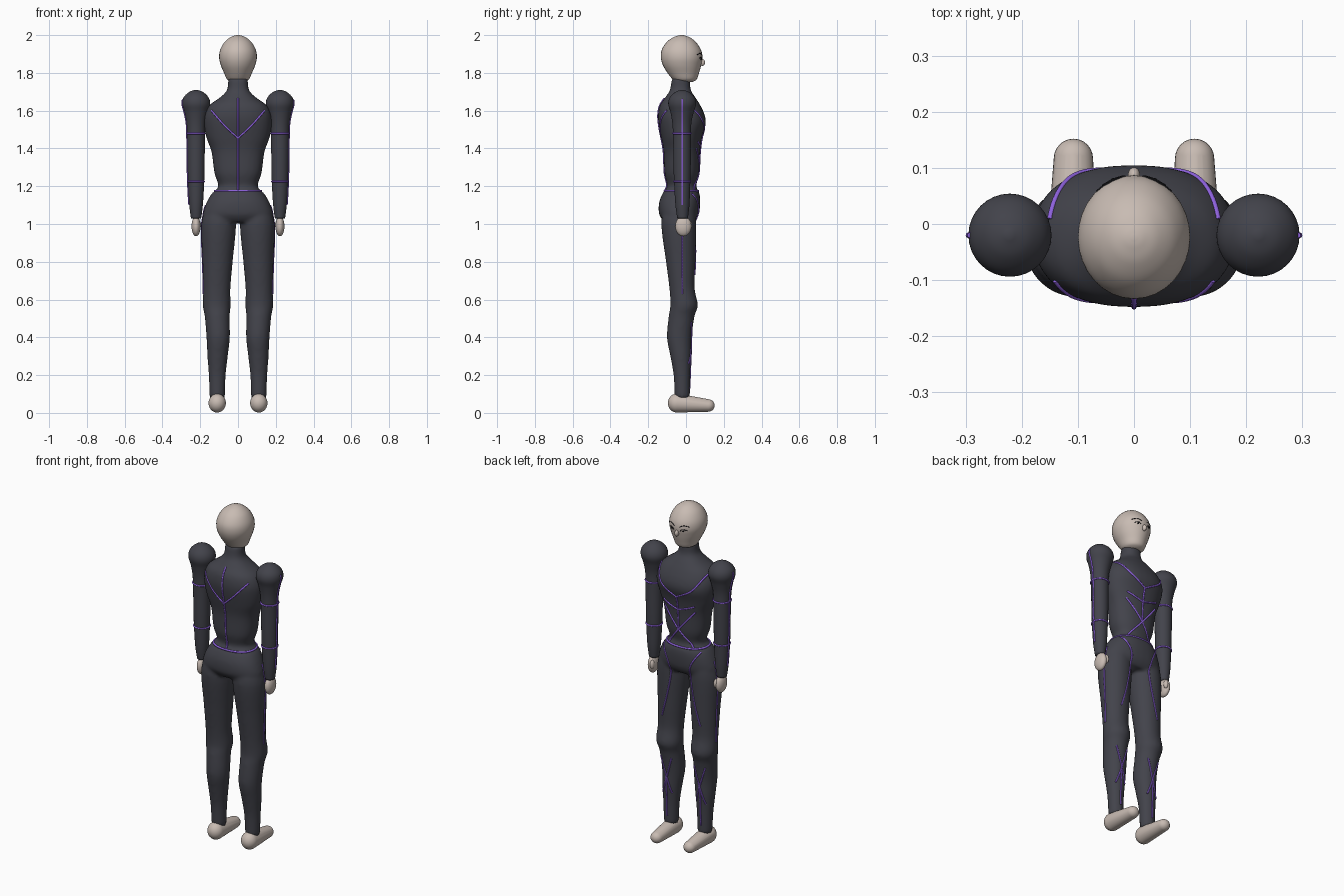
import bpy, bmesh
from math import sin, cos, pi, copysign
from mathutils import Vector, Matrix
from mathutils.bvhtree import BVHTree

if "Cube" in bpy.data.objects:
    bpy.data.objects.remove(bpy.data.objects["Cube"])


def material(name, rgb):
    m = bpy.data.materials.new(name)
    m.use_nodes = True
    m.diffuse_color = (*rgb, 1)
    bsdf = m.node_tree.nodes["Principled BSDF"]
    bsdf.inputs["Base Color"].default_value = (*rgb, 1)
    bsdf.inputs["Roughness"].default_value = 0.6
    return m


SUIT = material("charcoal suit", (0.055, 0.056, 0.07))
SKIN = material("pale skin", (0.58, 0.50, 0.45))
TRIM = material("violet piping", (0.27, 0.12, 0.72))
INK = material("black ink", (0.01, 0.01, 0.012))


def smooth(rows, n=5):
    """Pass a Catmull-Rom curve through rows of numbers."""
    out = []
    for i in range(len(rows) - 1):
        a, b, c, d = (rows[max(0, min(len(rows) - 1, i + k))] for k in (-1, 0, 1, 2))
        for j in range(n):
            t = j / n
            out.append([0.5 * (2 * q + (r - p) * t + (2 * p - 5 * q + 4 * r - s) * t * t
                               + (3 * q - p - 3 * r + s) * t ** 3)
                        for p, q, r, s in zip(a, b, c, d)])
    return out + [list(rows[-1])]


def loft(bm, rows, side=1, power=2.0, segs=32):
    """Skin ovals given as (z, centre x, half width, front y, back y)."""
    def bend(v):
        return copysign(abs(v) ** (2 / power), v)
    rings = []
    for z, cx, w, yf, yb in smooth(rows):
        mid, deep = (yf + yb) / 2, (yf - yb) / 2
        rings.append([bm.verts.new((side * (cx + w * bend(cos(2 * pi * k / segs))),
                                    mid + deep * bend(sin(2 * pi * k / segs)), z))
                      for k in range(segs)])
    for a, b in zip(rings, rings[1:]):
        for k in range(segs):
            j = (k + 1) % segs
            bm.faces.new((a[k], a[j], b[j], b[k]))
    bm.faces.new(rings[0])
    bm.faces.new(rings[-1])


def ball(bm, centre, radii):
    m = Matrix.Translation(centre) @ Matrix.Diagonal((*radii, 1))
    bmesh.ops.create_uvsphere(bm, u_segments=24, v_segments=14, radius=1, matrix=m)


def finish(bm, name, mat):
    bmesh.ops.recalc_face_normals(bm, faces=bm.faces[:])
    for f in bm.faces:
        f.smooth = True
    mesh = bpy.data.meshes.new(name)
    bm.to_mesh(mesh)
    bm.free()
    mesh.materials.append(mat)
    ob = bpy.data.objects.new(name, mesh)
    bpy.context.collection.objects.link(ob)
    return ob


def tree_of(ob):
    bpy.context.view_layer.update()
    return BVHTree.FromObject(ob, bpy.context.evaluated_depsgraph_get())


def cast(tree, rays):
    hits = [tree.ray_cast(Vector(o), Vector(d))[0] for o, d in rays]
    return [h for h in hits if h]


def facing(tree, pts, front=1):
    """Lay (x, z) points on the front or back of a surface."""
    return cast(tree, [((x, front, z), (0, -front, 0)) for x, z in smooth(pts, 10)])


def flank(tree, side, top, low):
    return cast(tree, [((side, -0.02, top + (low - top) * i / 30), (-side, 0, 0))
                       for i in range(31)])


def band(tree, cx, cy, z):
    """Ring round a limb, found by looking inwards."""
    return cast(tree, [((cx + cos(a), cy + sin(a), z), (-cos(a), -sin(a), 0))
                       for a in (2 * pi * k / 40 for k in range(40))])


def piping(name, lines, radius, mat, loops=()):
    cu = bpy.data.curves.new(name, "CURVE")
    cu.dimensions = "3D"
    cu.bevel_depth = radius
    cu.bevel_resolution = 2
    cu.use_fill_caps = True
    for closed, group in ((False, lines), (True, loops)):
        for pts in group:
            if len(pts) < 2:
                continue
            sp = cu.splines.new("POLY")
            sp.points.add(len(pts) - 1)
            for p, co in zip(sp.points, pts):
                p.co = (*co, 1)
            sp.use_cyclic_u = closed
            sp.use_smooth = True
    cu.materials.append(mat)
    bpy.context.collection.objects.link(bpy.data.objects.new(name, cu))


# Torso and legs, fused into one suit
bm = bmesh.new()
loft(bm, [(1.77, 0, .052, .022, -.076), (1.71, 0, .058, .025, -.085),
          (1.67, 0, .095, .05, -.11), (1.63, 0, .15, .075, -.138),
          (1.58, 0, .176, .098, -.148), (1.53, 0, .18, .105, -.145),
          (1.46, 0, .168, .085, -.132), (1.38, 0, .14, .074, -.118),
          (1.27, 0, .125, .068, -.114), (1.20, 0, .104, .055, -.1),
          (1.16, 0, .14, .072, -.125), (1.11, 0, .168, .075, -.143),
          (1.05, 0, .186, .068, -.142), (1.01, 0, .17, .045, -.115)], power=2.3)
for s in (1, -1):
    loft(bm, [(1.1, .095, .07, .05, -.11), (1.0, .102, .092, .055, -.131),
              (.8, .108, .08, .05, -.106), (.66, .112, .072, .046, -.088),
              (.57, .113, .074, .063, -.083), (.51, .11, .066, .045, -.092),
              (.4, .105, .062, .03, -.101), (.3, .108, .054, .027, -.083),
              (.2, .11, .045, .022, -.066), (.08, .11, .04, .02, -.06)], s)
body = finish(bm, "body_suit", SUIT)
remesh = body.modifiers.new("fuse", "REMESH")
remesh.mode = "VOXEL"
remesh.voxel_size = 0.01
remesh.use_smooth_shade = True
relax = body.modifiers.new("relax", "SMOOTH")
relax.factor = 0.5
relax.iterations = 5
body_tree = tree_of(body)

# Sleeves with round shoulders, hands and feet
arm_lines, arm_bands = [], []
for s, label in ((1, "left"), (-1, "right")):
    bm = bmesh.new()
    loft(bm, [(1.71, .222, .006, -.014, -.026), (1.698, .222, .038, .018, -.058),
              (1.67, .222, .066, .046, -.086), (1.635, .221, .074, .054, -.094),
              (1.59, .221, .062, .04, -.082), (1.53, .222, .05, .028, -.072),
              (1.45, .222, .047, .026, -.068), (1.3, .222, .045, .025, -.066),
              (1.2, .222, .042, .022, -.062), (1.1, .222, .036, .018, -.056),
              (1.03, .222, .027, .01, -.046)], s)
    tree = tree_of(finish(bm, label + "_sleeve", SUIT))
    arm_lines.append(flank(tree, s, 1.66, 1.1))
    arm_bands += [band(tree, s * .222, -.02, z) for z in (1.48, 1.225)]

    bm = bmesh.new()
    ball(bm, (s * .222, -.014, .988), (.024, .043, .053))
    ball(bm, (s * .208, .018, .995), (.012, .014, .026))
    finish(bm, label + "_hand", SKIN)

    bm = bmesh.new()
    shape = bmesh.new()
    ball(shape, (s * .11, -.048, .052), (.046, .048, .05))
    ball(shape, (s * .108, .117, .039), (.035, .035, .033))
    for v in shape.verts:
        bm.verts.new(v.co)
    shape.free()
    bmesh.ops.convex_hull(bm, input=bm.verts[:])
    bmesh.ops.delete(bm, geom=[v for v in bm.verts if not v.link_faces], context="VERTS")
    finish(bm, label + "_foot", SKIN)

# Head and nose
bm = bmesh.new()
loft(bm, [(1.752, 0, .035, .035, -.05), (1.765, 0, .058, .056, -.07),
          (1.80, 0, .074, .069, -.098), (1.84, 0, .091, .08, -.122),
          (1.88, 0, .1, .087, -.133), (1.92, 0, .095, .08, -.129),
          (1.96, 0, .074, .055, -.105), (1.986, 0, .045, .024, -.072),
          (1.997, 0, .02, -.004, -.044), (2.0, 0, .004, -.02, -.028)])
head_tree = tree_of(finish(bm, "head", SKIN))
bm = bmesh.new()
ball(bm, (0, .086, 1.855), (.011, .015, .018))
finish(bm, "nose", SKIN)

# Brows, eyelids and pupils
face_lines = []
bm = bmesh.new()
for s in (1, -1):
    face_lines += [facing(head_tree, [(s * x, z) for x, z in path]) for path in (
        [(.016, 1.893), (.04, 1.903), (.066, 1.896)],
        [(.02, 1.872), (.036, 1.882), (.056, 1.876)])]
    for hit in facing(head_tree, [(s * .036, 1.873), (s * .036, 1.873)])[:1]:
        ball(bm, hit, (.005, .003, .006))
finish(bm, "pupils", INK)
piping("brows_and_lids", face_lines, 0.0022, INK)

# Piping on the sleeves
piping("sleeve_piping", arm_lines, 0.005, TRIM, arm_bands)

# Piping on the back, chest, belly, thighs and shins
back = [facing(body_tree, [(0, 1.665), (0, 1.45), (0, 1.18)], -1)]
chest = [facing(body_tree, [(0, 1.48), (0, 1.4), (0, 1.28)])]
legs = []
for s in (1, -1):
    def mirrored(path, front=1):
        return facing(body_tree, [(s * x, z) for x, z in path], front)
    back.append(mirrored([(.14, 1.6), (.07, 1.52), (0, 1.455)], -1))
    chest += [mirrored(p) for p in (
        [(.15, 1.62), (.1, 1.54), (0, 1.48)],
        [(.1, 1.435), (.05, 1.415), (0, 1.4)],
        [(.1, 1.4), (.05, 1.34), (0, 1.28), (-.05, 1.22), (-.08, 1.18)])]
    legs += [mirrored(p) for p in (
        [(.12, 1.16), (.075, 1.08), (.065, 1.0), (.09, .86), (.125, .73)],
        [(.075, .48), (.105, .37), (.14, .26)],
        [(.145, .48), (.11, .37), (.08, .27)],
        [(.11, .37), (.11, .25), (.11, .13)])]
    legs.append(flank(body_tree, s, 1.1, .63))
piping("back_piping", back, 0.005, TRIM)
piping("chest_piping", chest, 0.005, TRIM)
piping("leg_piping", legs, 0.0045, TRIM)
piping("waist_piping", [], 0.0055, TRIM, [band(body_tree, 0, -.025, 1.175)])
